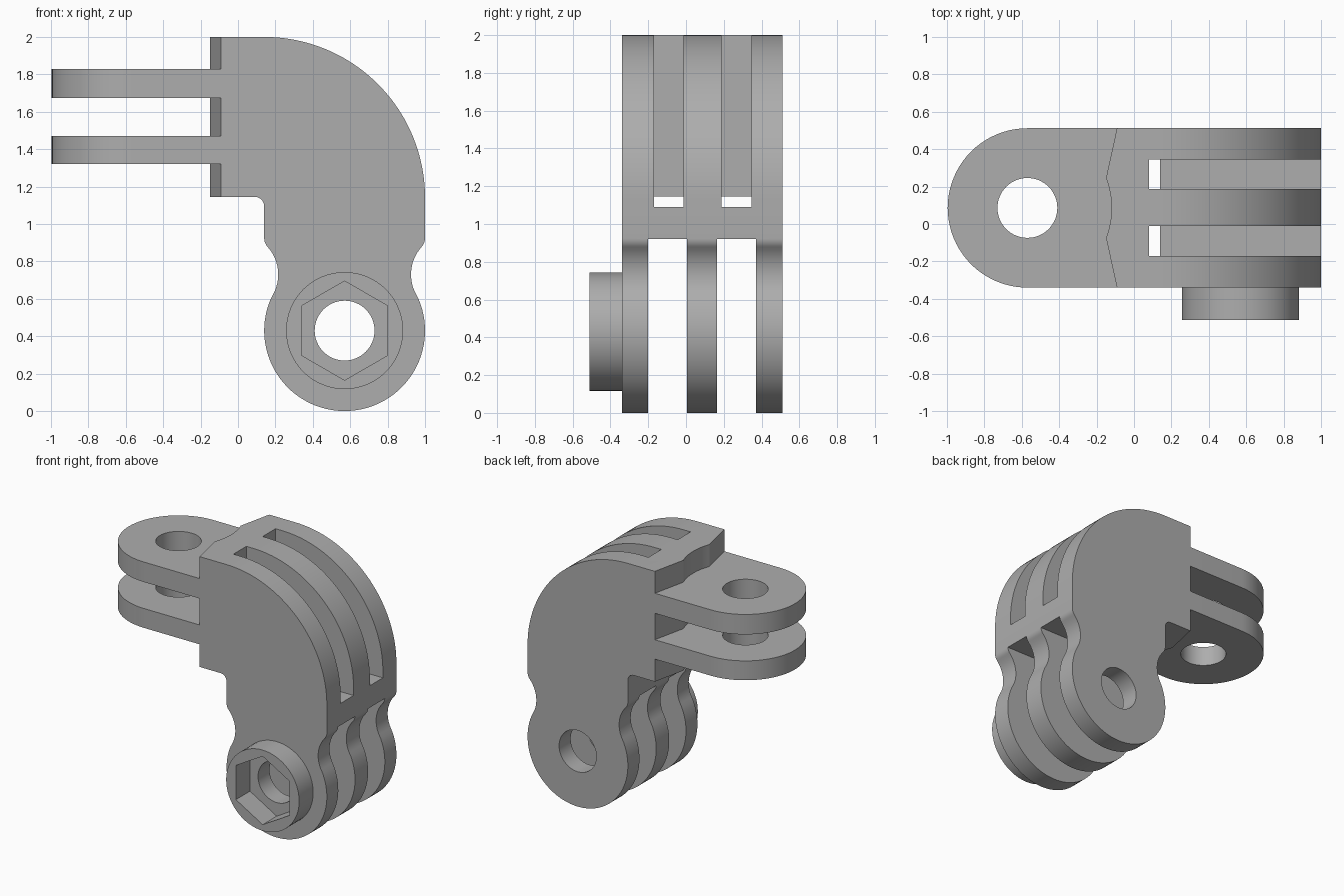
import bpy
import bmesh
from math import pi, cos, sin, sqrt, atan2
from mathutils import Vector

cube = bpy.data.objects.get("Cube")
if cube:
    bpy.data.objects.remove(cube, do_unlink=True)

GREY = (0.42, 0.42, 0.42, 1)
mat = bpy.data.materials.new("plain grey")
mat.use_nodes = True
mat.diffuse_color = GREY
mat.node_tree.nodes["Principled BSDF"].inputs["Base Color"].default_value = GREY

R = 0.43                    # outer radius of both hinge ends
HOLE = 0.16
FRONT, BACK = -0.34, 0.512  # faces of the main body
MID = (FRONT + BACK) / 2
PIVOT = (0.57, 0.43)        # lower hinge axis in x, z
SIDE = (-0.57, MID)         # side hinge axis in x, y


def arc(c, r, a0, a1, n):
    """Points on an arc, angles in radians."""
    return [(c[0] + r * cos(a0 + (a1 - a0) * i / n),
             c[1] + r * sin(a0 + (a1 - a0) * i / n)) for i in range(n + 1)]


def circle(c, r, n=64, turn=0.0):
    return arc(c, r, turn, turn + 2 * pi, n)[:-1]


def prism(name, pts, lo, hi, axis):
    """Extrude an outline: x,z points along Y or x,y points along Z."""
    place = (lambda u, v, d: (u, d, v)) if axis == "Y" else (lambda u, v, d: (u, v, d))
    bm = bmesh.new()
    face = bm.faces.new([bm.verts.new(place(u, v, lo)) for u, v in pts])
    ext = bmesh.ops.extrude_face_region(bm, geom=[face])
    move = Vector(place(0, 0, hi - lo))
    bmesh.ops.translate(bm, vec=move, verts=[v for v in ext["geom"] if isinstance(v, bmesh.types.BMVert)])
    bmesh.ops.recalc_face_normals(bm, faces=bm.faces)
    mesh = bpy.data.meshes.new(name)
    bm.to_mesh(mesh)
    bm.free()
    mesh.materials.append(mat)
    ob = bpy.data.objects.new(name, mesh)
    bpy.context.collection.objects.link(ob)
    return ob


def box(name, x0, x1, z0, z1, y0, y1):
    return prism(name, [(x0, z0), (x1, z0), (x1, z1), (x0, z1)], y0, y1, "Y")


def activate(ob):
    bpy.ops.object.select_all(action="DESELECT")
    ob.select_set(True)
    bpy.context.view_layer.objects.active = ob


def cut(ob, *cutters):
    """Subtract each cutter and remove it."""
    activate(ob)
    for c in cutters:
        c.hide_render = True
        mod = ob.modifiers.new("cut", "BOOLEAN")
        mod.operation, mod.solver, mod.object = "DIFFERENCE", "EXACT", c
        bpy.ops.object.modifier_apply(modifier=mod.name)
        bpy.data.objects.remove(c, do_unlink=True)


# Waisted left edge of the lower hinge, from the body down to the disc
neck_c, neck_r = (PIVOT[0] - 0.575, 0.73), 0.22
small_c = (0.21, 0.925)
to_small = atan2(small_c[1] - neck_c[1], small_c[0] - neck_c[0])
to_disc = atan2(PIVOT[1] - neck_c[1], PIVOT[0] - neck_c[0])
neck = arc(small_c, 0.07, pi, pi + to_small, 6) + arc(neck_c, neck_r, to_small, to_disc, 14)[1:]
neck_mirror = [(2 * PIVOT[0] - x, z) for x, z in reversed(neck)]

# Body outline: ledge, neck, disc, neck, large quarter round
outline = [(-0.25, 2), (-0.25, 1.145)]
outline += arc((0.09, 1.095), 0.05, pi / 2, 0, 6)
outline += neck
outline += arc(PIVOT, R, pi + to_disc, 2 * pi - to_disc, 56)[1:-1]
outline += neck_mirror
outline += arc((0.14, 1.14), 0.86, 0, pi / 2, 40)
body = prism("elbow_body", outline, FRONT, BACK, "Y")

# Side face: two slanted flats meeting a shallow hollow around the side hinge
spread = atan2(0.16, sqrt(0.45 ** 2 - 0.16 ** 2))
hollow = arc(SIDE, 0.45, -spread, spread, 12)
face_line = [(-0.09, FRONT)] + hollow + [(-0.09, BACK)]
slope = 0.055 / 0.266
ends = [(-0.09 + slope * 0.1, FRONT - 0.1), (-0.09 + slope * 0.1, BACK + 0.1)]
trim = [(-0.4, FRONT - 0.1), ends[0]] + hollow + [ends[1], (-0.4, BACK + 0.1)]
cut(body, prism("face_cutter", trim, 1, 2.2, "Z"))

# Upper weight-saving slots and lower hinge gaps
for y0, y1 in ((-0.17, -0.012), (0.187, 0.346)):
    cut(body, box("slot_cutter", 0.08, 1.2, 1.09, 2.2, y0, y1))
for y0, y1 in ((-0.2, 0.005), (0.165, 0.37)):
    cut(body, box("gap_cutter", 0, 1.2, -0.2, 0.92, y0, y1))
cut(body, prism("bore_cutter", circle(PIVOT, HOLE), -0.7, 0.7, "Y"))

# Round boss with a hexagonal nut socket
boss = prism("nut_boss", circle(PIVOT, 0.313), -0.512, FRONT, "Y")
cut(boss, prism("hex_cutter", circle(PIVOT, 0.265, 6, pi / 2), -0.6, -0.2, "Y"))

# Two side prongs with round ends and holes
prongs = []
for name, z0, z1 in (("upper_prong", 1.675, 1.83), ("lower_prong", 1.32, 1.47)):
    plan = face_line + arc(SIDE, BACK - MID, pi / 2, 3 * pi / 2, 40)
    prong = prism(name, plan, z0, z1, "Z")
    cut(prong, prism("hole_cutter", circle(SIDE, HOLE), 1, 2.2, "Z"))
    prongs.append(prong)

for ob in [body, boss] + prongs:
    activate(ob)
    bpy.ops.object.shade_smooth_by_angle(angle=pi / 7)
